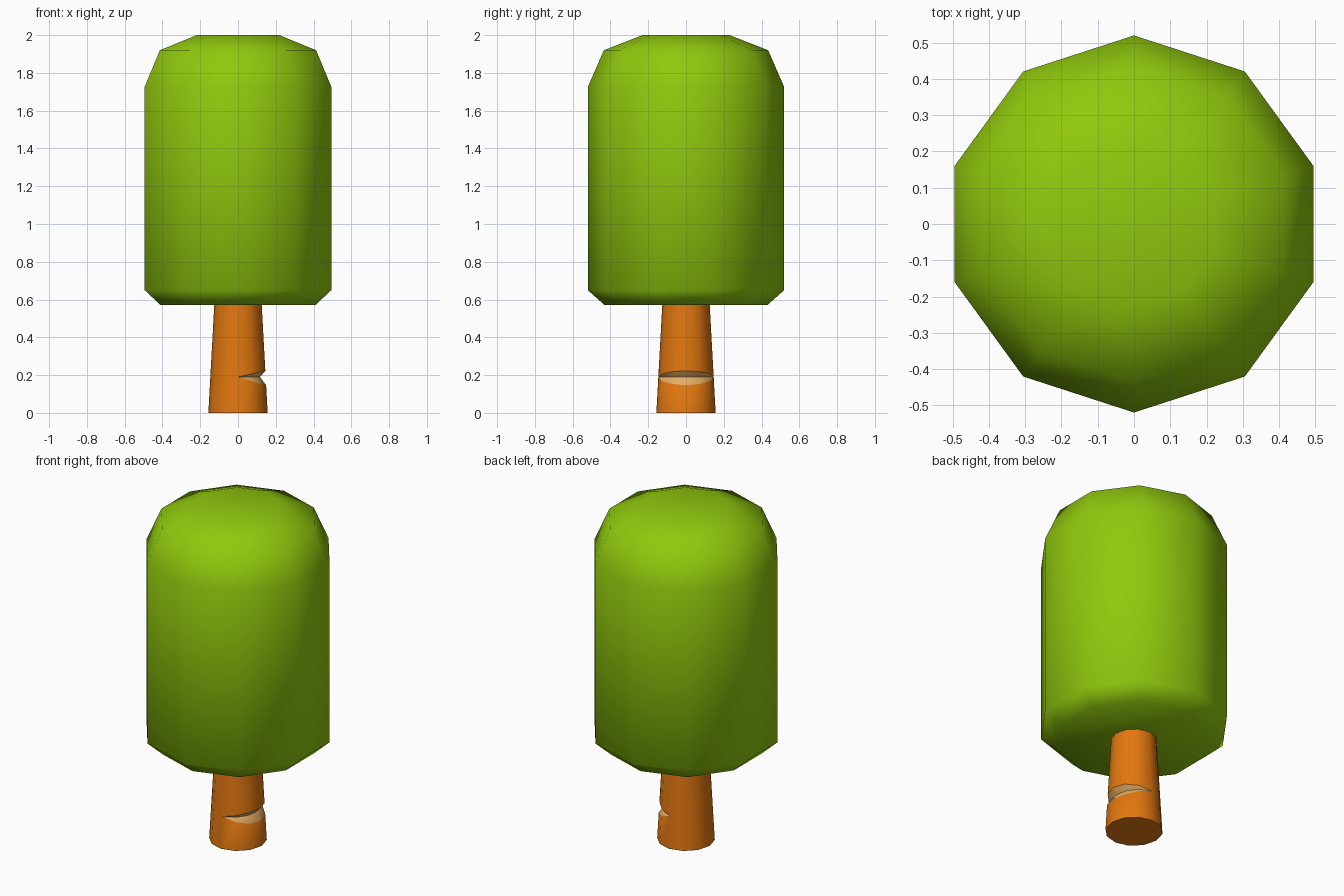
import bpy, bmesh, math

if "Cube" in bpy.data.objects:
    bpy.data.objects.remove(bpy.data.objects["Cube"])


def material(name, rgb):
    m = bpy.data.materials.new(name)
    m.diffuse_color = (*rgb, 1)
    m.use_nodes = True
    m.node_tree.nodes["Principled BSDF"].inputs["Base Color"].default_value = m.diffuse_color
    return m


leaf = material("leaf green", (0.28, 0.58, 0.004))
bark = material("orange bark", (0.76, 0.185, 0.005))
wood = material("pale cut wood", (0.78, 0.42, 0.13))


def add_object(name, bm, mats):
    bmesh.ops.recalc_face_normals(bm, faces=bm.faces)
    for f in bm.faces:
        f.smooth = True
    me = bpy.data.meshes.new(name)
    bm.to_mesh(me)
    bm.free()
    for m in mats:
        me.materials.append(m)
    ob = bpy.data.objects.new(name, me)
    bpy.context.collection.objects.link(ob)
    return ob


def loft(rings, mat_of_band):
    """Skin a stack of closed point rings and cap both ends."""
    bm = bmesh.new()
    vs = [[bm.verts.new(p) for p in r] for r in rings]
    n = len(rings[0])
    for b in range(len(vs) - 1):
        for i in range(n):
            j = (i + 1) % n
            f = bm.faces.new((vs[b][i], vs[b][j], vs[b + 1][j], vs[b + 1][i]))
            f.material_index = mat_of_band(b)
    bm.faces.new(vs[0])
    bm.faces.new(vs[-1])
    return bm


# Leafy crown: ten sides, corners on the y axis, fully smooth
profile = [(0.43, 0.57), (0.52, 0.65), (0.52, 1.725), (0.435, 1.92), (0.23, 2.0)]
angles = [math.pi / 2 + math.tau * k / 10 for k in range(10)]
crown = loft([[(r * math.cos(a), r * math.sin(a), z) for a in angles]
              for r, z in profile], lambda b: 0)
add_object("crown", crown, [leaf])

# Tapered trunk with an axe notch opening toward +x
SIDES = 12


def trunk_ring(z, spread=0.0, inset=0.0):
    pts = []
    for k in range(SIDES):
        a = math.tau * k / SIDES
        c = max(0.0, math.cos(a))
        if c < 1e-6:
            c = 0.0
        h = z + spread * c
        r = 0.157 - 0.055 * h - inset * c
        pts.append((r * math.cos(a), r * math.sin(a), h))
    return pts


rings = [trunk_ring(0), trunk_ring(0.19, spread=-0.043),
         trunk_ring(0.19, inset=0.03), trunk_ring(0.19, spread=0.033),
         trunk_ring(0.6)]
trunk = loft(rings, lambda b: 1 if b in (1, 2) else 0)
# close the notch where it runs out on the far side
bmesh.ops.remove_doubles(trunk, verts=trunk.verts, dist=0.0005)
ob = add_object("trunk", trunk, [bark, wood])
bpy.ops.object.select_all(action='DESELECT')
ob.select_set(True)
bpy.context.view_layer.objects.active = ob
bpy.ops.object.shade_smooth_by_angle(angle=math.radians(35))
